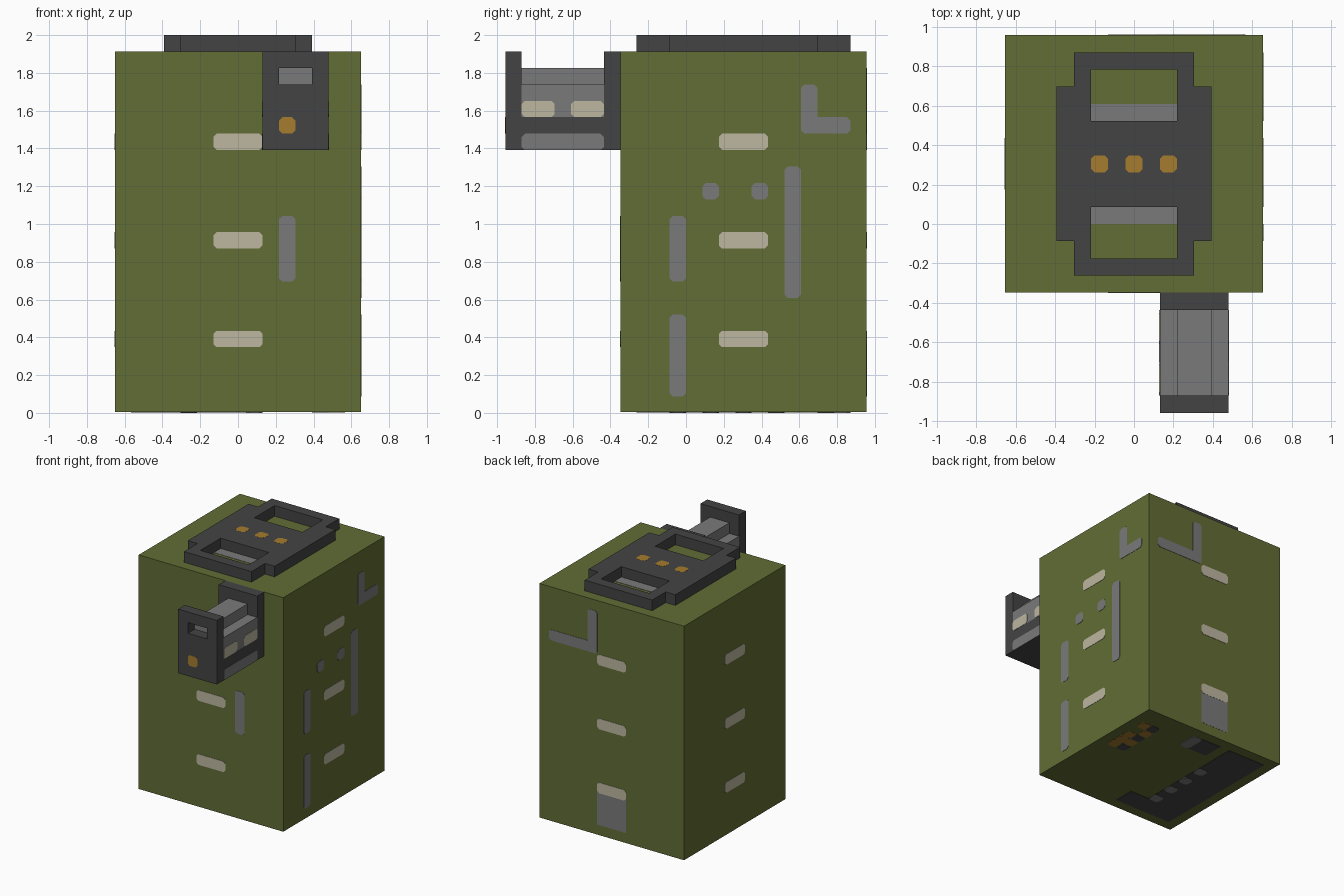
import bpy
import bmesh
from mathutils import Vector

U = 2 / 23          # one block unit; all sizes below are in block units
THIN = 0.03         # thickness of painted plates

cube = bpy.data.objects.get("Cube")
if cube:
    bpy.data.objects.remove(cube)


def material(name, rgb):
    lin = [((c / 255 + 0.055) / 1.055) ** 2.4 for c in rgb] + [1]
    m = bpy.data.materials.new(name)
    m.use_nodes = True
    m.diffuse_color = lin
    m.node_tree.nodes["Principled BSDF"].inputs["Base Color"].default_value = lin
    return m


GREEN = material("olive green", (98, 109, 53))
DARK = material("dark grey", (68, 68, 68))
GREY = material("mid grey", (122, 122, 122))
CREAM = material("cream", (189, 183, 160))
ORANGE = material("amber", (166, 124, 46))


def finish(name, bm, mat):
    bmesh.ops.recalc_face_normals(bm, faces=bm.faces)
    bmesh.ops.scale(bm, vec=(U, U, U), verts=bm.verts)
    mesh = bpy.data.meshes.new(name)
    bm.to_mesh(mesh)
    bm.free()
    mesh.materials.append(mat)
    obj = bpy.data.objects.new(name, mesh)
    bpy.context.collection.objects.link(obj)
    return obj


def box(name, mat, lo, hi):
    bm = bmesh.new()
    lo, hi = Vector(lo), Vector(hi)
    bmesh.ops.create_cube(bm, size=1)
    for v in bm.verts:
        v.co = (lo + hi) / 2 + v.co * (hi - lo)
    return finish(name, bm, mat)


def extrude(bm, faces, axis, depth):
    step = Vector((0, 0, 0))
    step[axis] = depth
    top = bmesh.ops.extrude_face_region(bm, geom=faces, use_keep_orig=True)["geom"]
    bmesh.ops.translate(bm, vec=step, verts=[g for g in top if isinstance(g, bmesh.types.BMVert)])


def on_plane(axis, level, u, v):
    co = [u, v]
    co.insert(axis, level)
    return co


def patches(name, mat, axis, level, rects, depth=THIN, cut=0.2):
    """Thin plates with clipped corners; each rect is (u0, u1, v0, v1)."""
    bm = bmesh.new()
    for a, b, c, d in rects:
        if cut:
            outline = [(a + cut, c), (b - cut, c), (b, c + cut), (b, d - cut),
                       (b - cut, d), (a + cut, d), (a, d - cut), (a, c + cut)]
        else:
            outline = [(a, c), (b, c), (b, d), (a, d)]
        face = bm.faces.new([bm.verts.new(on_plane(axis, level, *p)) for p in outline])
        extrude(bm, [face], axis, depth)
    return finish(name, bm, mat)


def cut_slab(name, mat, axis, level, depth, us, vs, keep):
    """Slab made of grid cells, with openings where keep() is false."""
    bm = bmesh.new()
    faces = []
    for a, b in zip(us, us[1:]):
        for c, d in zip(vs, vs[1:]):
            if keep((a + b) / 2, (c + d) / 2):
                corners = [(a, c), (b, c), (b, d), (a, d)]
                faces.append(bm.faces.new([bm.verts.new(on_plane(axis, level, *p)) for p in corners]))
    bmesh.ops.remove_doubles(bm, verts=bm.verts, dist=0.001)
    extrude(bm, bm.faces[:], axis, depth)
    return finish(name, bm, mat)


# Main body
box("body", GREEN, (-7.5, -4, 2 * THIN), (7.5, 11, 22))

# Top frame with two windows, grey strips inside and three lamps
cut_slab("top_frame", DARK, 2, 22, 1,
         [-4.5, -3.5, -2.5, 2.5, 3.5, 4.5], [-3, -2, -1, 1, 6, 8, 9, 10],
         lambda x, y: (abs(x) < 3.5 or -1 < y < 8)
         and not (abs(x) < 2.5 and (-2 < y < 1 or 6 < y < 9)))
patches("top_strips", GREY, 2, 22, [(-2.5, 2.5, 0, 1), (-2.5, 2.5, 6, 7)], cut=0)
patches("top_lamps", ORANGE, 2, 23, [(x - 0.5, x + 0.5, 3, 4) for x in (-2, 0, 2)], depth=0.01)

# Front grip: two end plates, core and upper bar
cut_slab("grip_front_plate", DARK, 1, -11, 1, [1.5, 2.5, 4.5, 5.5], [16, 20, 21, 22],
         lambda x, z: not (2.5 < x < 4.5 and 20 < z < 21))
box("grip_back_plate", DARK, (1.5, -5, 16), (5.5, -4, 22))
box("grip_lower_core", DARK, (1.5, -10, 16), (5.5, -5, 18))
box("grip_upper_core", GREY, (1.5, -10, 18), (5.5, -5, 20))
box("grip_top_bar", GREY, (2.5, -10, 20), (4.5, -5, 21))
patches("grip_lamp", ORANGE, 1, -11, [(2.5, 3.5, 17, 18)], depth=-0.01)
for side, x, depth in (("left", 5.5, THIN), ("right", 1.5, -THIN)):
    patches("grip_cream_" + side, CREAM, 0, x, [(-10, -8, 18, 19), (-7, -5, 18, 19)], depth)
    patches("grip_grey_" + side, GREY, 0, x, [(-10, -5, 16, 17)], depth)

# Three cream marks up every side of the body
rows = (4, 10, 16)
for name, axis, level, mid, depth in (("front", 1, -4, 0, -THIN), ("back", 1, 11, 0, THIN),
                                      ("left", 0, 7.5, 3.5, THIN), ("right", 0, -7.5, 3.5, -THIN)):
    patches("cream_marks_" + name, CREAM, axis, level,
            [(mid - 1.5, mid + 1.5, z, z + 1) for z in rows], depth)

# Grey scuffs on the sides
patches("front_scuff", GREY, 1, -4, [(2.5, 3.5, 8, 12)], -THIN)
patches("left_scuffs", GREY, 0, 7.5,
        [(-1, 0, 8, 12), (-1, 0, 1, 6), (6, 7, 7, 15), (7, 8, 17, 20),
         (7, 10, 17, 18), (1, 2, 13, 14), (4, 5, 13, 14)])
patches("back_scuffs", GREY, 1, 11, [(1.5, 2.5, 17, 21), (1.5, 6.5, 17, 18)])
patches("back_panel", GREY, 1, 11, [(-1.5, 1.5, 1, 4.2)], THIN / 2, cut=0)

# Underside markings
base = 2 * THIN
patches("base_dark_area", DARK, 2, base,
        [(-6.5, -3.5, -3, 10), (-3.5, -2.5, -1, 10), (-3.5, -0.5, -3, -1),
         (-1.5, 0.5, 8, 10)], -THIN, cut=0)
patches("base_grey_marks", GREY, 2, base,
        [(-3.5, -2.5, y, y + 1) for y in (-1, 1, 3, 5)] + [(0.5, 1.5, 8, 10)], -base)
patches("base_dark_checks", DARK, 2, base, [(4.5, 5.5, y, y + 1) for y in (4, 6, 8)], -THIN)
patches("base_amber_checks", ORANGE, 2, base,
        [(5.5, 6.5, y, y + 1) for y in (4, 5, 6, 8)] + [(4.5, 5.5, y, y + 1) for y in (5, 7)], -THIN)
